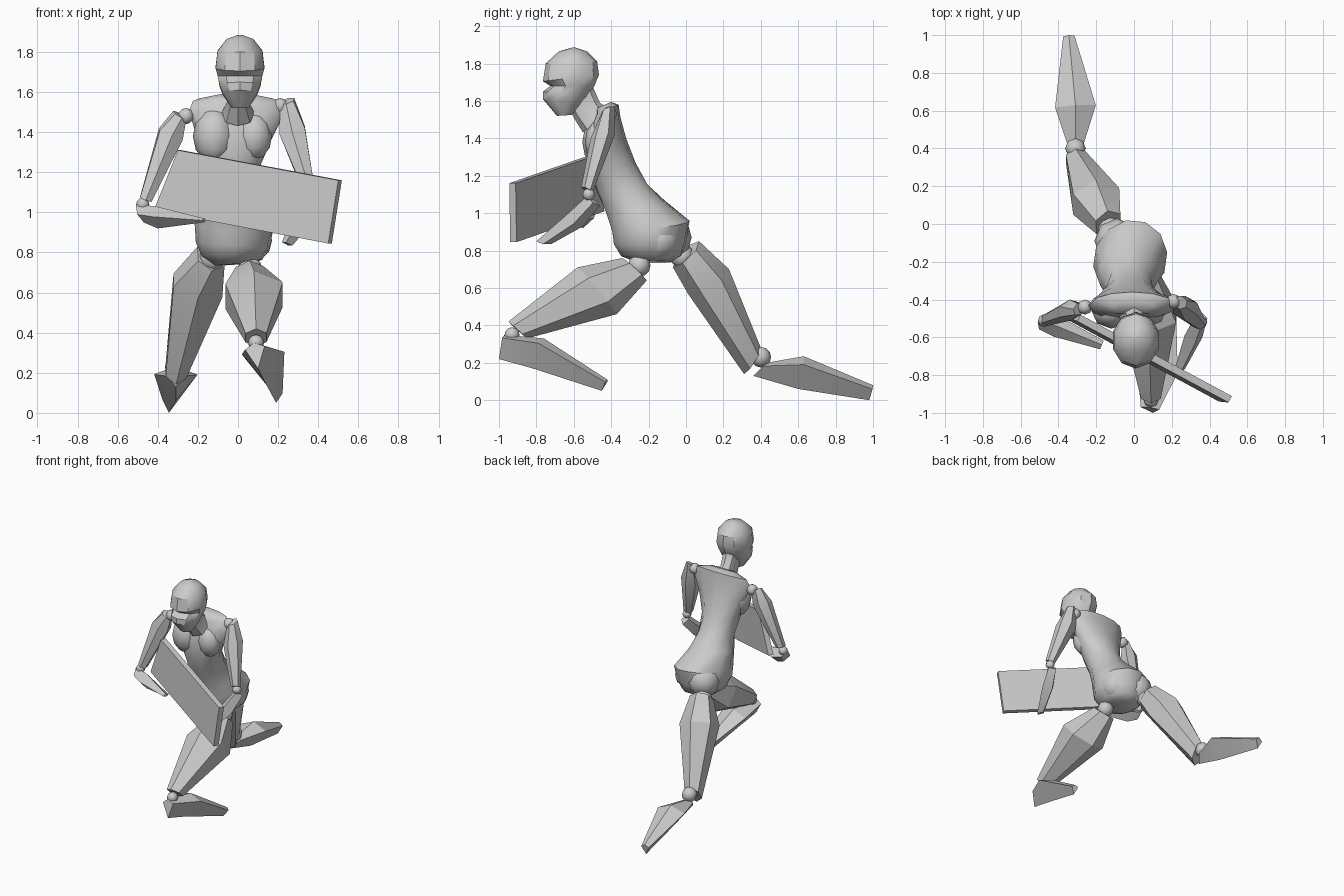
import bpy, bmesh, math
from mathutils import Vector

default = bpy.data.objects.get("Cube")
if default:
    bpy.data.objects.remove(default, do_unlink=True)


def finish(name, bm, angle):
    bmesh.ops.recalc_face_normals(bm, faces=bm.faces)
    mesh = bpy.data.meshes.new(name)
    bm.to_mesh(mesh)
    bm.free()
    obj = bpy.data.objects.new(name, mesh)
    bpy.context.collection.objects.link(obj)
    bpy.ops.object.select_all(action='DESELECT')
    obj.select_set(True)
    bpy.context.view_layer.objects.active = obj
    if angle:
        bpy.ops.object.shade_smooth_by_angle(angle=math.radians(angle))


def loft(name, rings, sides=6, skew=0.0, angle=25):
    """Skin rings given as (front point, back point, half width).
    Skew slides the side points of each ring towards its back point."""
    bm = bmesh.new()
    centres = [(Vector(p) + Vector(q)) / 2 for p, q, _ in rings]
    loops = []
    for i, (p, q, width) in enumerate(rings):
        depth = (Vector(q) - Vector(p)) / 2
        before = centres[max(i - 1, 0)]
        after = centres[min(i + 1, len(rings) - 1)]
        across = depth.cross(after - before).normalized() * width
        loop = []
        for k in range(sides):
            a = math.tau * k / sides
            c, s = math.cos(a), math.sin(a)
            loop.append(bm.verts.new(centres[i] + depth * (skew * s * s - c) + across * s))
        loops.append(loop)
    for low, high in zip(loops, loops[1:]):
        for k in range(sides):
            n = (k + 1) % sides
            bm.faces.new((low[k], low[n], high[n], high[k]))
    bm.faces.new(loops[0])
    bm.faces.new(loops[-1])
    finish(name, bm, angle)


def ball(name, centre, radius, scale=(1, 1, 1)):
    bm = bmesh.new()
    bmesh.ops.create_uvsphere(bm, u_segments=8, v_segments=6, radius=radius)
    for v in bm.verts:
        v.co = Vector(a * b for a, b in zip(v.co, scale)) + Vector(centre)
    finish(name, bm, 50)


# Head: chin, jaw, eye recess, brow, crown
head = [(-.69, 1.52, -.61, 1.525, .045), (-.765, 1.61, -.56, 1.57, .09),
        (-.765, 1.65, -.52, 1.62, .108), (-.725, 1.68, -.49, 1.68, .117),
        (-.765, 1.705, -.465, 1.74, .128), (-.75, 1.8, -.475, 1.81, .118),
        (-.68, 1.865, -.53, 1.865, .07), (-.61, 1.885, -.59, 1.885, .01)]
loft("head", [((.01, a, b), (.01, c, d), w) for a, b, c, d, w in head], sides=10, angle=35)

# Neck
loft("neck", [((0, -.55, 1.43), (0, -.4, 1.55), .085),
              ((0, -.6, 1.51), (0, -.46, 1.59), .055),
              ((0, -.64, 1.59), (0, -.5, 1.68), .06)], sides=8, angle=40)

# Torso, twisting from the hips to the shoulders
loft("torso", [((-.05, -.27, .74), (0, -.08, .74), .09),
               ((-.09, -.34, .775), (.03, -.03, .77), .15),
               ((-.1, -.375, .84), (.05, -.01, .84), .185),
               ((-.1, -.385, .91), (.06, .01, .95), .195),
               ((-.08, -.42, 1.0), (.02, -.12, 1.06), .16),
               ((-.05, -.47, 1.1), (0, -.21, 1.16), .125),
               ((-.03, -.52, 1.22), (-.02, -.27, 1.27), .14),
               ((-.02, -.53, 1.36), (-.02, -.32, 1.4), .19),
               ((-.01, -.51, 1.47), (-.01, -.35, 1.51), .235),
               ((-.01, -.48, 1.53), (-.01, -.36, 1.58), .215),
               ((-.01, -.48, 1.56), (-.01, -.4, 1.595), .11)], sides=12, angle=45)

# Chest and seat muscles
ball("right_chest", (-.12, -.46, 1.38), .105, (1, .9, 1.3))
ball("left_chest", (.08, -.46, 1.38), .09, (1, .9, 1.3))
ball("right_buttock", (-.09, -.09, .87), .12)
ball("left_buttock", (.06, -.14, .86), .11)

# Right leg, stretched back
loft("right_thigh", [((-.13, -.07, .71), (-.14, .07, .85), .08),
                     ((-.2, .01, .57), (-.2, .23, .7), .145),
                     ((-.31, .31, .14), (-.31, .4, .28), .06)])
loft("right_shin", [((-.31, .36, .13), (-.31, .43, .2), .04),
                    ((-.31, .6, .06), (-.31, .63, .235), .108),
                    ((-.345, .98, 0), (-.345, 1.0, .08), .03)], sides=4, skew=.5)

# Left leg, bent forward
loft("left_thigh", [((.05, -.21, .64), (.06, -.34, .76), .08),
                    ((.08, -.37, .46), (.08, -.58, .71), .165),
                    ((.09, -.85, .33), (.09, -.95, .42), .06)])
loft("left_shin", [((.1, -1.0, .22), (.08, -.97, .35), .05),
                   ((.125, -.82, .17), (.125, -.76, .33), .108),
                   ((.19, -.45, .05), (.2, -.42, .11), .025)], sides=4, skew=.6)

# Right arm, folded under the board
loft("right_upper_arm", [((-.28, -.48, 1.47), (-.3, -.42, 1.5), .04),
                         ((-.33, -.51, 1.38), (-.34, -.4, 1.4), .072),
                         ((-.46, -.54, 1.06), (-.46, -.47, 1.07), .035)])
loft("right_forearm", [((-.47, -.52, .95), (-.51, -.52, 1.04), .04),
                       ((-.4, -.55, .92), (-.41, -.54, 1.03), .055),
                       ((-.17, -.64, .95), (-.17, -.64, .97), .025)], sides=4)

# Left arm, reaching down behind the board
loft("left_upper_arm", [((.24, -.45, 1.54), (.25, -.38, 1.57), .04),
                        ((.27, -.51, 1.4), (.27, -.38, 1.42), .075),
                        ((.35, -.56, 1.14), (.35, -.5, 1.11), .035)])
loft("left_forearm", [((.36, -.53, 1.09), (.35, -.46, 1.04), .035),
                      ((.32, -.64, .99), (.31, -.55, .93), .05),
                      ((.24, -.8, .85), (.25, -.72, .835), .028)], sides=4)

# Joints
joints = {"right_hip": ((-.13, -.02, .77), .065), "left_hip": ((.06, -.25, .72), .06),
          "right_knee": ((-.31, .4, .23), .055), "left_knee": ((.09, -.93, .35), .04),
          "right_shoulder": ((-.26, -.44, 1.48), .04), "left_shoulder": ((.21, -.41, 1.53), .04),
          "right_elbow": ((-.475, -.51, 1.04), .033), "left_elbow": ((.355, -.52, 1.1), .033)}
for name, (centre, radius) in joints.items():
    ball(name + "_joint", centre, radius)

# Board held across the body
bm = bmesh.new()
corners = [(-.3, -.515, 1.31), (.5, -.945, 1.16), (.45, -.94, .845), (-.42, -.47, 1.01)]
front = bm.faces.new([bm.verts.new(c) for c in corners])
extruded = bmesh.ops.extrude_face_region(bm, geom=[front], use_keep_orig=True)
backs = [g for g in extruded["geom"] if isinstance(g, bmesh.types.BMVert)]
bmesh.ops.translate(bm, verts=backs, vec=(.018, .034, 0))
finish("board", bm, 0)
